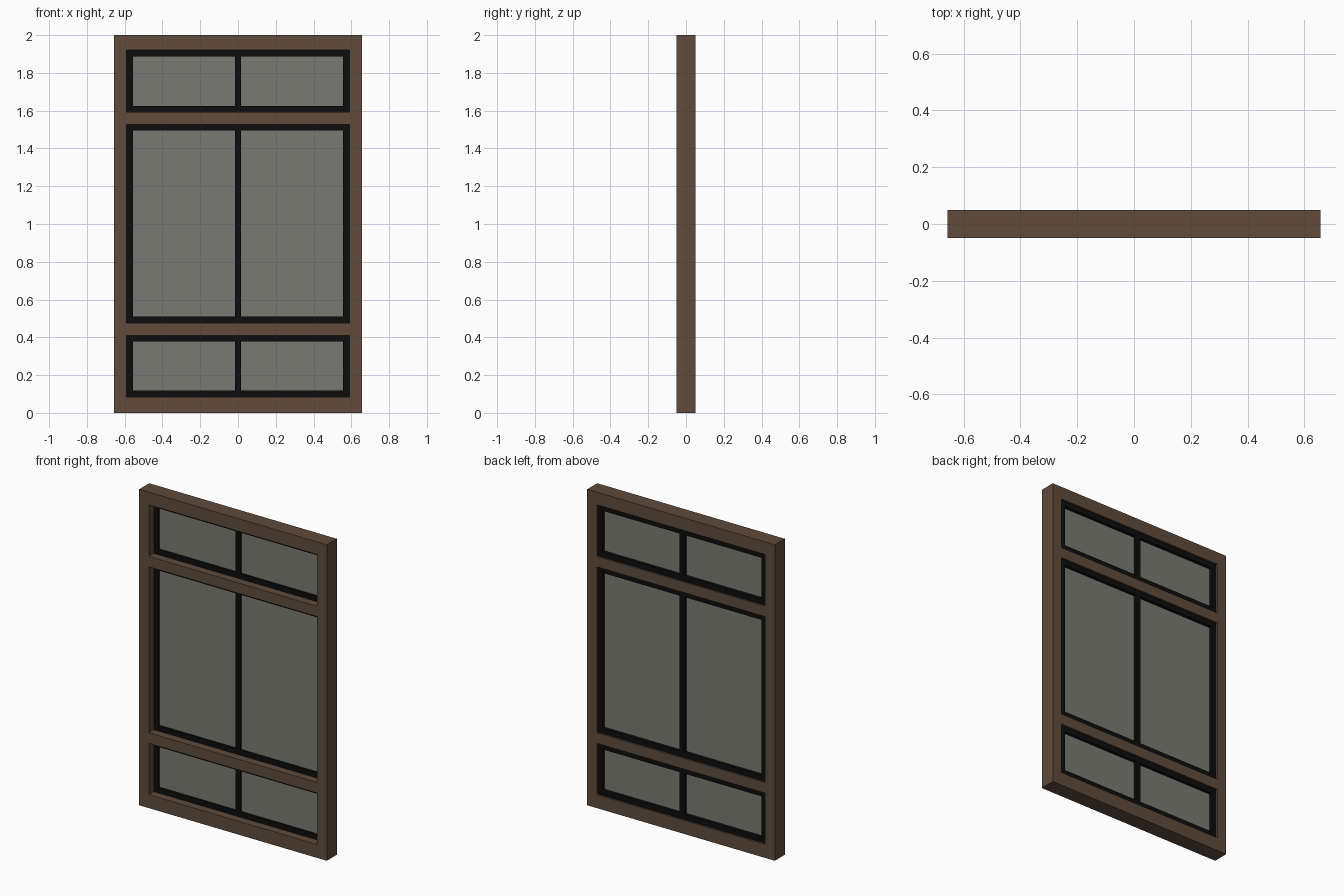
import bpy
import bmesh
from mathutils import Vector

if "Cube" in bpy.data.objects:
    bpy.data.objects.remove(bpy.data.objects["Cube"], do_unlink=True)


def make_material(name, colour):
    mat = bpy.data.materials.new(name)
    mat.use_nodes = True
    mat.diffuse_color = (*colour, 1)
    bsdf = mat.node_tree.nodes["Principled BSDF"]
    bsdf.inputs["Base Color"].default_value = (*colour, 1)
    bsdf.inputs["Roughness"].default_value = 0.7
    return mat


WOOD = make_material("brown_wood", (0.115, 0.07, 0.044))
BLACK = make_material("black_sash", (0.004, 0.004, 0.004))
GLASS = make_material("grey_glass", (0.195, 0.195, 0.168))


def lattice(name, xs, zs, y0, y1, mat):
    """Panel from y0 to y1; every cell with odd column and odd row is an opening."""
    bm = bmesh.new()
    grid = [[bm.verts.new((x, y0, z)) for z in zs] for x in xs]
    for i in range(len(xs) - 1):
        for j in range(len(zs) - 1):
            if not (i % 2 and j % 2):
                bm.faces.new((grid[i][j], grid[i + 1][j],
                              grid[i + 1][j + 1], grid[i][j + 1]))
    sheet = bmesh.ops.extrude_face_region(bm, geom=bm.faces[:], use_keep_orig=True)
    moved = [g for g in sheet["geom"] if isinstance(g, bmesh.types.BMVert)]
    bmesh.ops.translate(bm, vec=Vector((0, y1 - y0, 0)), verts=moved)
    bmesh.ops.recalc_face_normals(bm, faces=bm.faces[:])
    mesh = bpy.data.meshes.new(name)
    bm.to_mesh(mesh)
    bm.free()
    mesh.materials.append(mat)
    obj = bpy.data.objects.new(name, mesh)
    bpy.context.collection.objects.link(obj)
    return obj


HALF = 0.657      # half width of the whole window
OPEN = 0.59       # half width of each opening
BORDER = 0.033    # visible sash width
BAR = 0.017       # half width of the middle bar
OPENINGS = {"lower": (0.085, 0.41), "middle": (0.477, 1.527), "upper": (1.593, 1.92)}

# Wooden frame with its two cross rails
levels = [0, *(z for pair in OPENINGS.values() for z in pair), 2]
lattice("outer_frame", [-HALF, -OPEN, OPEN, HALF], levels, -0.05, 0.05, WOOD)

# Black sash with a middle bar, and its glass, in each opening
for name, (low, high) in OPENINGS.items():
    inner = OPEN - BORDER
    lattice(name + "_sash", [-OPEN, -inner, -BAR, BAR, inner, OPEN],
            [low, low + BORDER, high - BORDER, high], 0.0, 0.04, BLACK)
    lattice(name + "_glass", [-inner, inner],
            [low + BORDER, high - BORDER], 0.012, 0.02, GLASS)
